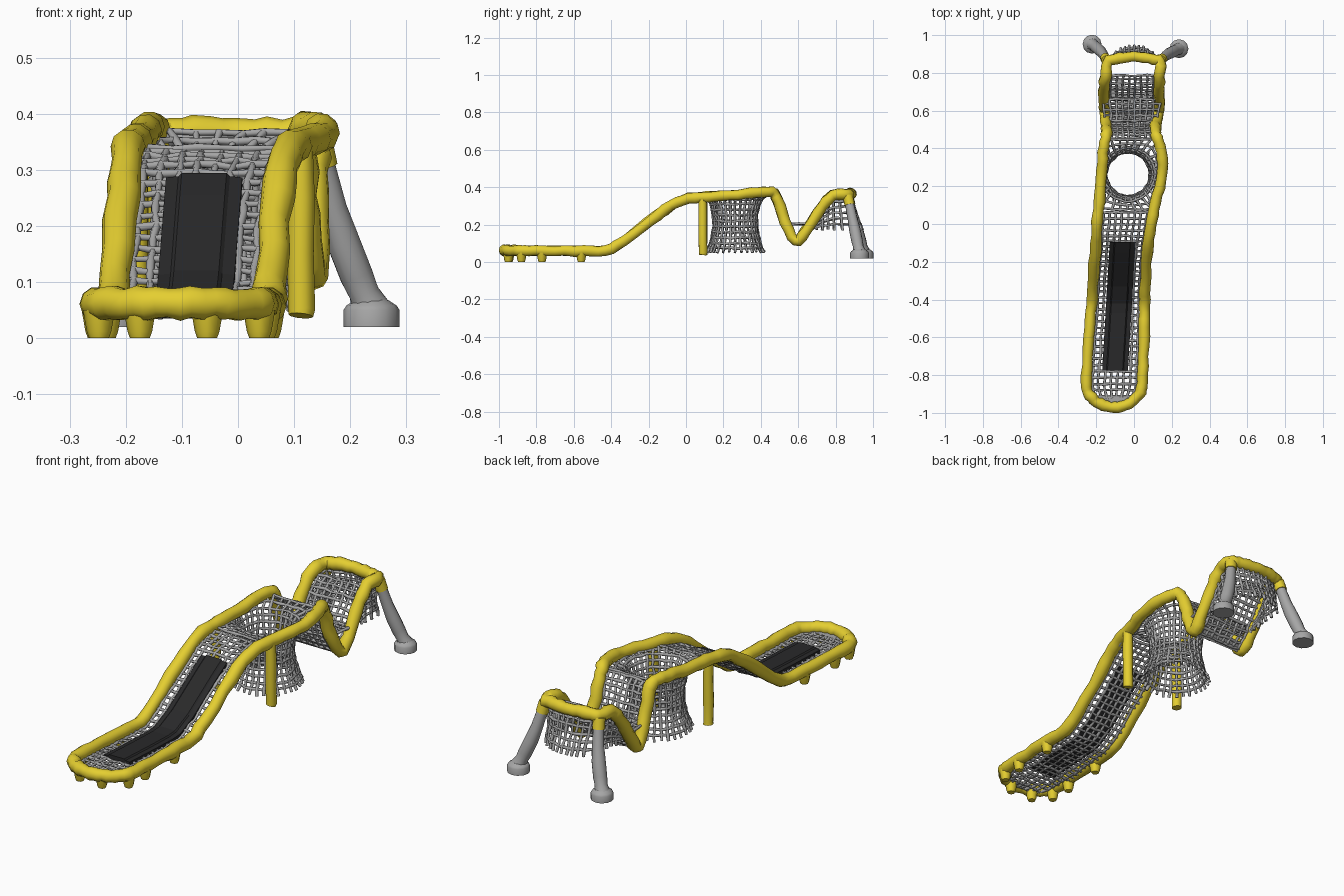
import bpy, math, random
from mathutils import Vector as V

if "Cube" in bpy.data.objects:
    bpy.data.objects.remove(bpy.data.objects["Cube"])
random.seed(4)

def mat(name, col):
    m = bpy.data.materials.new(name)
    m.diffuse_color = (*col, 1)
    m.use_nodes = True
    m.node_tree.nodes["Principled BSDF"].inputs["Base Color"].default_value = m.diffuse_color
    return m

YELLOW = mat("yellow padding", (0.78, 0.62, 0.03))
GREY = mat("grey net", (0.38, 0.38, 0.38))
BLACK = mat("black mat", (0.022, 0.022, 0.023))

# Side rails: y, left x, right x, height
RAIL = [(-.84, -.255, .045, .062), (-.7, -.245, .05, .06), (-.55, -.235, .055, .06),
        (-.43, -.225, .055, .062), (-.33, -.22, .06, .115), (-.15, -.205, .07, .25),
        (-.05, -.20, .085, .32), (.05, -.193, .10, .345), (.15, -.18, .125, .35),
        (.28, -.17, .15, .36), (.38, -.165, .145, .372), (.455, -.15, .12, .375),
        (.49, -.145, .115, .33), (.53, -.15, .115, .215), (.585, -.155, .13, .112),
        (.64, -.16, .135, .165), (.73, -.157, .135, .30), (.785, -.15, .135, .355),
        (.86, -.14, .14, .36)]

def at(y):
    """Left x, right x and height of the rails at y."""
    if y < RAIL[0][0]:                       # rounded front end
        k = math.sqrt(max(0, 1 - ((RAIL[0][0] - y) / .13) ** 2))
        return -.105 - .15 * k, -.105 + .15 * k, .062
    for a, b in zip(RAIL, RAIL[1:]):
        if y <= b[0]:
            t = (y - a[0]) / (b[0] - a[0])
            return tuple(p + (q - p) * t for p, q in zip(a[1:], b[1:]))
    return RAIL[-1][1:]

def jit(p, d):
    return p + V([random.uniform(-d, d) for _ in range(3)])

def add_mesh(name, verts, faces, material):
    me = bpy.data.meshes.new(name)
    me.from_pydata([tuple(v) for v in verts], [], faces)
    me.materials.append(material)
    ob = bpy.data.objects.new(name, me)
    bpy.context.collection.objects.link(ob)
    return ob

def tubes(name, paths, radius, material, sides=1, closed=False, vary=0):
    """Round tubes along point lists, joined as one mesh; a path may be (points, closed, radii)."""
    cu = bpy.data.curves.new(name, 'CURVE')
    cu.dimensions = '3D'
    cu.bevel_depth = radius
    cu.bevel_resolution = sides
    cu.use_fill_caps = True
    for path in paths:
        pts, cyc, radii = path if isinstance(path, tuple) else (path, closed, None)
        sp = cu.splines.new('POLY')
        sp.points.add(len(pts) - 1)
        sp.use_cyclic_u = cyc
        for i, p in enumerate(pts):
            sp.points[i].co = (*p, 1)
            sp.points[i].radius = radii[i] if radii else 1 + random.uniform(-vary, vary)
    tmp = bpy.data.objects.new(name + "_curve", cu)
    bpy.context.collection.objects.link(tmp)
    dg = bpy.context.evaluated_depsgraph_get()
    me = bpy.data.meshes.new_from_object(tmp.evaluated_get(dg))
    bpy.data.objects.remove(tmp)
    me.materials.clear()
    me.materials.append(material)
    for p in me.polygons:
        p.use_smooth = True
    ob = bpy.data.objects.new(name, me)
    bpy.context.collection.objects.link(ob)
    return ob

def net(name, rows, ring=False, fray=False, radius=.0068):
    """Rope net with strands along every row and column of a point grid."""
    rows = [[jit(p, .0035) for p in r] for r in rows]
    cross = rows[:-1] if fray else rows      # frayed ends hang past the last row
    paths = [(r, ring, None) for r in cross] + [(list(c), False, None) for c in zip(*rows)]
    return tubes(name, paths, radius, GREY, vary=.25)

def smooth_loop(pts, n):
    """Catmull-Rom resampling of a closed loop."""
    out, m = [], len(pts)
    for i in range(m):
        a, b, c, d = (pts[k % m] for k in range(i - 1, i + 3))
        for j in range(n):
            t = j / n
            out.append(.5 * (2 * b + (c - a) * t + (2 * a - 5 * b + 4 * c - d) * t * t
                             + (3 * b - a - 3 * c + d) * t ** 3))
    return out

# Padded frame: one lumpy closed tube
arc = [V((-.105 - .15 * math.cos(a), -.84 - .13 * math.sin(a), .062))
       for a in [math.pi * i / 8 for i in range(1, 8)]]
right = [V((r[2], r[0], r[3])) for r in RAIL]
back = [V((x, .872 + .012 * (1 - (x / .1) ** 2), .365)) for x in (.1, .03, -.03, -.1)]
left = [V((r[1], r[0], r[3])) for r in reversed(RAIL)]
loop = [jit(p, .003) for p in smooth_loop(arc + right + back + left, 3)]
tubes("padded_frame", [loop], .029, YELLOW, sides=3, closed=True, vary=.08)

# Small feet under the front end
feet = [(-.175, -.945), (-.055, -.95)]
for y in (-.88, -.77, -.56):
    l, r, z = at(y)
    feet += [(l, y), (r, y)]
tubes("front_feet", [([V((x, y, .05)), V((x, y, .012)), V((x, y, 0))], False, [1.3, 1, .8])
                     for x, y in feet], .022, YELLOW, sides=2)

# Yellow posts in the middle
tubes("middle_posts", [[jit(V((x, .09, z)), .002) for z in (.345, .25, .15, .05, .04)]
                       for x in (-.182, .113)], .023, YELLOW, sides=3, vary=.06)

# Back legs with yellow tops and round grey feet
legs, tops, pads = [], [], []
for x0, fx, fy in ((.14, .238, .928), (-.145, -.222, .952)):
    top, foot = V((x0, .865, .355)), V((fx, fy, .05))
    def on(t):
        p = top.lerp(foot, t)
        p.x -= math.copysign(.012, x0) * math.sin(math.pi * t)
        return p
    tops.append([on(t) for t in (0, .08, .16)])
    legs.append(([on(t) for t in (.13, .4, .6, .8, .9, 1)], False, [.85, .95, 1.1, 1.1, 1.0, 1.3]))
    pads.append(([V((fx, fy, z)) for z in (.02, .05, .058, .068)], False, [1, 1, .9, .6]))
tubes("leg_sleeves", tops, .028, YELLOW, sides=3)
tubes("back_legs", legs, .028, GREY, sides=3)
tubes("back_feet", pads, .05, GREY, sides=4)

def spaced(y, end, step=.033):
    """y values evenly spaced along the rail slope."""
    out = []
    while y < end:
        out.append(y)
        y += step / math.hypot(1, (at(y + .02)[2] - at(y)[2]) / .02)
    return out

def span(y, z=None, n=9):
    l, r, h = at(y)
    return [V((l + (r - l) * i / n, y, h - .016 if z is None else z)) for i in range(n + 1)]

# Ramp net
net("ramp_net", [span(y) for y in spaced(-.945, .09)])

# Solid webbing at the front tip
tip = [V((-.105 + .14 * math.cos(a), -.85 - .115 * math.sin(a), .052))
       for a in [math.radians(d) for d in range(35, 146, 10)]]
add_mesh("front_webbing", tip, [list(range(len(tip)))[::-1]], GREY)

# Hourglass net: flat square collar falling into a round tube
cy, cx, SEG = .263, -.03, 30
def ring(r, z):
    return [V((cx + r * math.cos(a), cy + r * math.sin(a), z))
            for a in [2 * math.pi * i / SEG for i in range(SEG)]]
def collar():
    pts = []
    for p in ring(1, .352):
        dx, dy = p.x - cx, p.y - cy
        k = min(.16 / max(abs(dx), 1e-4), .185 / max(abs(dy), 1e-4))
        q = V((cx + dx * k, cy + dy * k, .352))
        l, r, z = at(q.y)
        q.x = min(max(q.x + .018, l), r)
        q.z = z - .008
        pts.append(q)
    return pts
outer, lip = collar(), ring(.142, .335)
rows = [outer, [a.lerp(b, .5) for a, b in zip(outer, lip)], lip]
rows += [ring(r, z) for r, z in ((.13, .31), (.123, .28), (.118, .25), (.116, .22), (.117, .19),
                                 (.120, .16), (.126, .13), (.135, .10), (.145, .075), (.157, .052))]
net("hourglass_net", rows, ring=True, fray=True)

# Nets down into the valley and up the far slope, with a solid band at the bottom
net("valley_net", [span(y) for y in spaced(.455, .79, .03)])
net("valley_bridge_net", [span(y, .203) for y in (.545, .575, .605, .635, .66)])
l, r, _ = at(.585)
band = [(x, y, z) for y, z in ((.555, .15), (.585, .10), (.615, .13)) for x in (l, r)]
add_mesh("valley_webbing", band, [(0, 1, 3, 2), (2, 3, 5, 4)], GREY)

# Net hung from both upper rails and the back bar
ry = (.67, .70, .73, .76, .79, .82, .85)
top = [V((at(y)[0], y, at(y)[2])) for y in ry]
top += [V((x, .862 + .022 * (1 - (x / .12) ** 2), .36)) for x in [-.11 + .22 * i / 8 for i in range(9)]]
top += [V((at(y)[1], y, at(y)[2])) for y in reversed(ry)]
skirt = []
for k in range(7):
    t = k / 6
    row = []
    for p in top:
        back_k = max(0, (p.y - .80) / .08)
        row.append(V((p.x * (1 - .12 * math.sin(math.pi * t * .6)),
                      p.y + .058 * back_k * t ** 1.3, p.z + (.172 - p.z) * t)))
    skirt.append(row)
net("back_net", skirt, fray=True)

# Black mat lying on the ramp, with a raised middle
section = [(-.068, -.018), (-.068, -.002), (-.046, .0), (-.040, .006),
           (.040, .006), (.046, .0), (.068, -.002), (.068, -.018)]
my = [-.775, -.6, -.47, -.42, -.37, -.33, -.24, -.15, -.095]
n = len(section)
verts = []
for y in my:
    xc = -.10 + .04 * (y + .77) / .68
    verts += [(xc + a, y, at(y)[2] + b) for a, b in section]
faces = [(i * n + j, i * n + (j + 1) % n, (i + 1) * n + (j + 1) % n, (i + 1) * n + j)
         for i in range(len(my) - 1) for j in range(n)]
faces += [tuple(range(n))[::-1], tuple(range(len(verts) - n, len(verts)))]
add_mesh("ramp_mat", verts, faces, BLACK)
